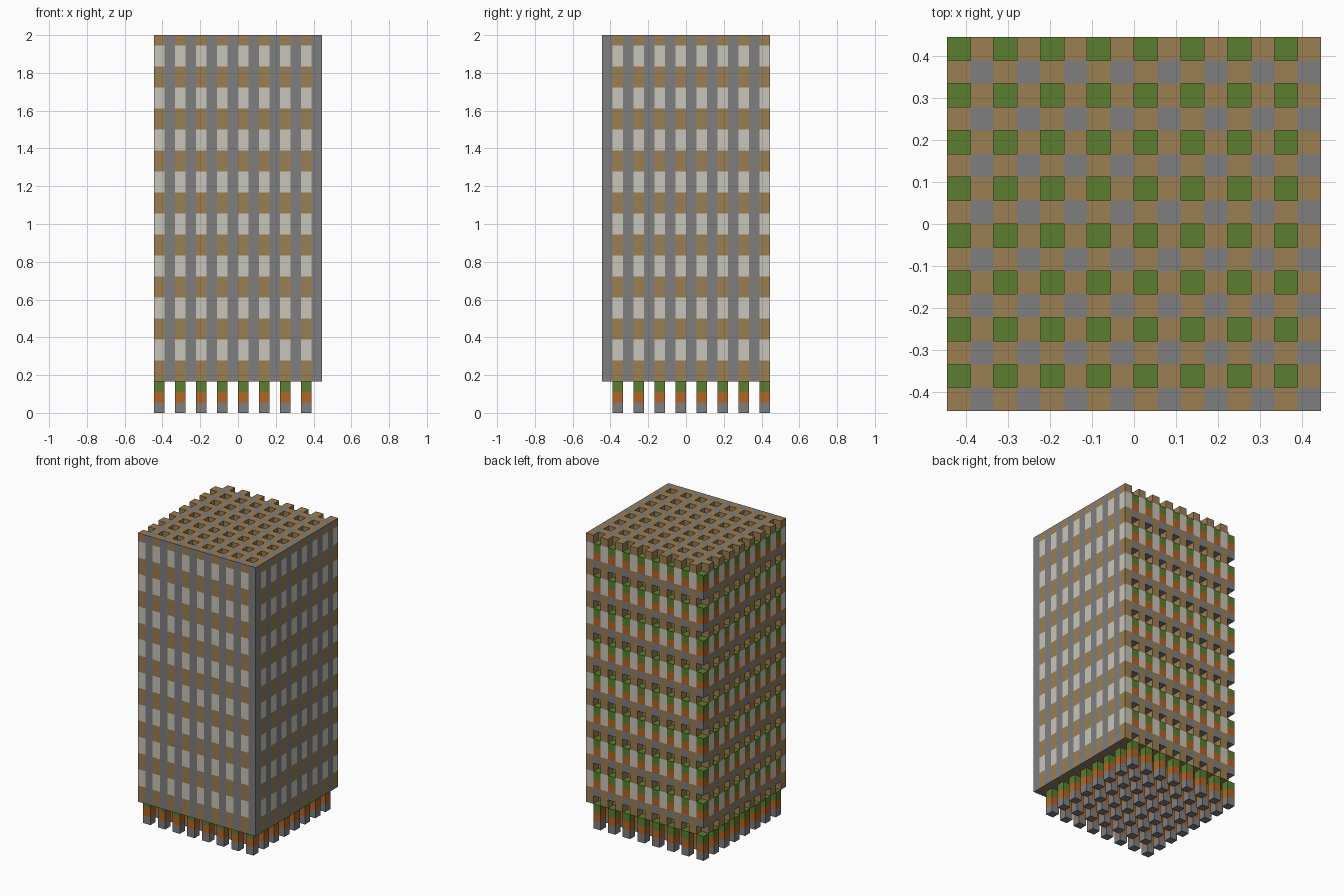
import bpy
import bmesh
from mathutils import Matrix, Vector

cube = bpy.data.objects.get("Cube")
if cube:
    bpy.data.objects.remove(cube, do_unlink=True)

CELLS = 16            # cells across the plan
LAYERS = 36           # cells in height
U = 2 / LAYERS        # cell size
HALF = CELLS * U / 2
STOREY = 4            # layers per storey


def make_material(name, rgb):
    mat = bpy.data.materials.new(name)
    mat.use_nodes = True
    colour = (*rgb, 1)
    mat.diffuse_color = colour
    mat.node_tree.nodes["Principled BSDF"].inputs["Base Color"].default_value = colour
    return mat


grey = make_material("stone grey", (0.21, 0.21, 0.21))
brown = make_material("timber brown", (0.33, 0.21, 0.085))
green = make_material("leaf green", (0.105, 0.21, 0.03))
orange = make_material("clay orange", (0.46, 0.125, 0.018))
white = make_material("warm white", (0.58, 0.56, 0.49))


def block_grid(name, mat, column, row, layer, height, storeys):
    """One block, arrayed every second cell in plan and once per storey."""
    mesh = bpy.data.meshes.new(name)
    bm = bmesh.new()
    bmesh.ops.create_cube(bm, size=1)
    centre = Vector((column + 0.5, -row - 0.5, layer + height / 2)) * U
    centre += Vector((-HALF, HALF, 0))
    bm.transform(Matrix.Translation(centre) @ Matrix.Diagonal((U, U, height * U, 1)))
    bm.to_mesh(mesh)
    bm.free()
    mesh.materials.append(mat)
    obj = bpy.data.objects.new(name, mesh)
    bpy.context.collection.objects.link(obj)
    steps = (("columns", CELLS // 2, (2 * U, 0, 0)),
             ("rows", CELLS // 2, (0, -2 * U, 0)),
             ("storeys", storeys, (0, 0, STOREY * U)))
    for label, count, offset in steps:
        array = obj.modifiers.new(label, 'ARRAY')
        array.fit_type = 'FIXED_COUNT'
        array.count = count
        array.use_relative_offset = False
        array.use_constant_offset = True
        array.constant_offset_displace = offset


# Banded posts: grey foot, orange middle, green cap, then a gap
for layer, (name, mat) in enumerate((("post_foot", grey), ("post_middle", orange),
                                     ("post_cap", green))):
    block_grid(name, mat, 0, 0, layer, 1, 9)

# Continuous grey piers, starting above the exposed posts
block_grid("pier", grey, 1, 1, 3, LAYERS - 3, 1)

# Beams and window panels between posts and piers, in both directions
for side, column, row in (("cross", 1, 0), ("long", 0, 1)):
    block_grid(side + "_beam", brown, column, row, 3, 2, 8)
    block_grid(side + "_window", white, column, row, 5, 2, 8)
    block_grid(side + "_roof_beam", brown, column, row, LAYERS - 1, 1, 1)
